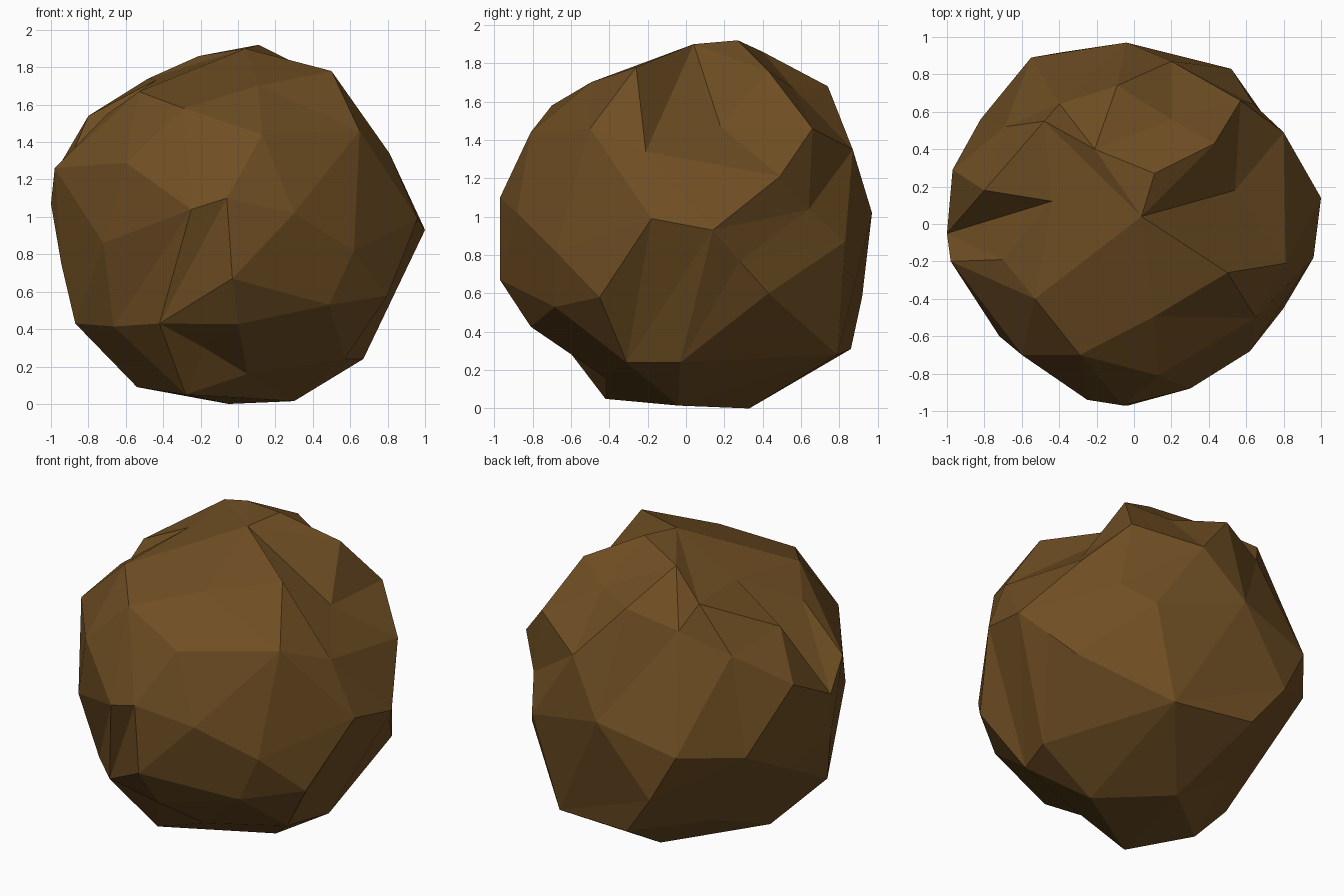
import bpy, bmesh
from mathutils import Vector

if "Cube" in bpy.data.objects:
    bpy.data.objects.remove(bpy.data.objects["Cube"])

CENTRE = Vector((0, 0, 0.96))

# Main corners of the chipped boulder, grouped by region
CORNERS = [
    # crown (0-8)
    (.04, .04, 1.90), (.11, .27, 1.92), (-.21, .40, 1.86), (-.48, .55, 1.74),
    (.43, .43, 1.76), (.50, -.26, 1.78), (-.53, -.40, 1.67), (.20, .56, 1.67),
    (-.09, .74, 1.68),
    # shoulder (9-21)
    (-.80, .18, 1.54), (-.69, .52, 1.45), (.54, .18, 1.47), (.13, -.81, 1.44),
    (-.29, -.70, 1.58), (-.60, -.70, 1.29), (.65, -.50, 1.46), (.81, -.21, 1.34),
    (.57, .66, 1.46), (.20, .87, 1.35), (-.70, -.19, 1.55), (-.97, .29, 1.25),
    (-.98, -.20, 1.26),
    # waist (22-34)
    (-.06, -.97, 1.10), (-.03, -.97, .67), (.30, -.88, 1.02), (.96, -.18, .99),
    (1.0, .14, .93), (.80, .49, 1.21), (.52, .83, .87), (-.04, .97, 1.02),
    (.62, -.68, .82), (-.72, -.60, .86), (-.55, .89, .89), (-.82, .56, .84),
    (-1.0, -.05, 1.07),
    # underside (35-48)
    (.80, .43, .60), (.67, -.03, .24), (.57, -.31, .24), (.80, -.45, .58),
    (-.42, -.71, .43), (.05, -.42, .16), (-.28, -.42, .05), (-.87, -.20, .43),
    (-.54, -.09, .09), (-.43, .34, .25), (-.18, .86, .31), (-.05, .33, 0.0),
    (.35, .79, .28), (.30, -.04, .015),
    # front notch (49)
    (-.25, -.94, 1.04),
]

# Chips lying between two corners: (corner, corner, position, depth factor)
CHIPS = [
    (0, 6, .5, 1.0), (5, 13, .5, 1.03), (0, 9, .55, 1.04),        # crown
    (23, 40, .4, 1.08), (30, 40, .35, 1.16), (26, 35, .5, .985),  # front, right
    (34, 42, .5, 1.01), (33, 42, .5, 1.0), (32, 45, .5, 1.05),    # left, back
    (10, 8, .5, 1.02), (39, 42, .5, 1.03), (39, 40, .5, .99),     # back, notch
    (27, 28, .5, .97),
]

# Creases that must run between two corners
CREASES = [(0, 11), (0, 3), (36, 55), (55, 28), (22, 39), (19, 34), (9, 34),
           (8, 2), (26, 36), (25, 37), (45, 33)]

points = [Vector(c) - CENTRE for c in CORNERS]
points += [points[a].lerp(points[b], t) * f for a, b, t, f in CHIPS]

# Triangulate the directions on a sphere, so that hollows in the rock are kept
bm = bmesh.new()
verts = [bm.verts.new(p.normalized()) for p in points]
bmesh.ops.convex_hull(bm, input=verts)
bmesh.ops.recalc_face_normals(bm, faces=bm.faces)


def crosses(a, b, c, d):
    """True when the arcs a-b and c-d cross on the sphere."""
    n, m = a.co.cross(b.co), c.co.cross(d.co)
    near = (a.co + b.co).dot(c.co + d.co) > 0
    return near and n.dot(c.co) * n.dot(d.co) < -1e-9 and m.dot(a.co) * m.dot(b.co) < -1e-9


def crease(a, b):
    """Turn the edges lying across a-b until one edge joins a and b."""
    for _ in range(12):
        blocked = [e for e in bm.edges if crosses(a, b, *e.verts)]
        if not blocked:
            return
        for e in blocked:
            tips = list({v for f in e.link_faces for v in f.verts} - set(e.verts))
            if len(tips) == 2 and crosses(*tips, *e.verts):
                if bmesh.utils.edge_rotate(e):
                    break


for a, b in CREASES:
    crease(verts[a], verts[b])

# Move each corner to its real depth
for v, p in zip(verts, points):
    v.co = p + CENTRE

mesh = bpy.data.meshes.new("boulder")
bm.to_mesh(mesh)
bm.free()

# One flat brown colour
brown = bpy.data.materials.new("earth brown")
brown.diffuse_color = (0.16, 0.077, 0.017, 1)
brown.use_nodes = True
brown.node_tree.nodes["Principled BSDF"].inputs["Base Color"].default_value = brown.diffuse_color
mesh.materials.append(brown)
boulder = bpy.data.objects.new("boulder", mesh)
bpy.context.collection.objects.link(boulder)
